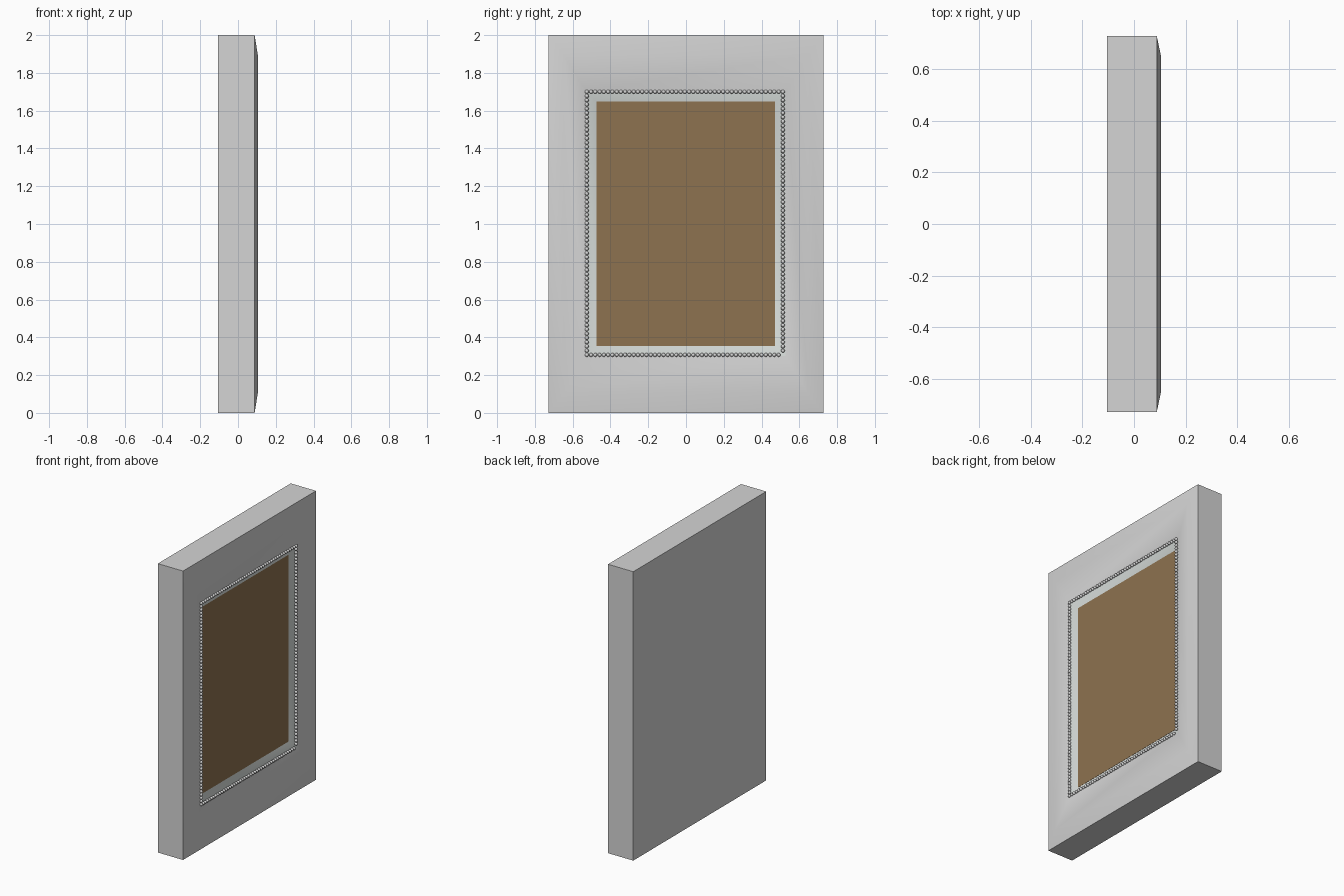
import bpy, bmesh
from mathutils import Matrix

if "Cube" in bpy.data.objects:
    bpy.data.objects.remove(bpy.data.objects["Cube"])

W, H = 0.727, 2.0          # half width, full height
BACK = -0.105


def material(name, rgb):
    m = bpy.data.materials.new(name)
    m.diffuse_color = (*rgb, 1)
    m.use_nodes = True
    m.node_tree.nodes["Principled BSDF"].inputs["Base Color"].default_value = m.diffuse_color
    return m


pale = material("pale grey", (0.66, 0.66, 0.66))
lip_col = material("off white", (0.68, 0.72, 0.70))
brown = material("brown", (0.27, 0.17, 0.08))


def make_object(name, bm, mats, angle=0.5):
    bmesh.ops.recalc_face_normals(bm, faces=bm.faces)
    me = bpy.data.meshes.new(name)
    bm.to_mesh(me)
    bm.free()
    for m in mats:
        me.materials.append(m)
    ob = bpy.data.objects.new(name, me)
    bpy.context.collection.objects.link(ob)
    bpy.ops.object.select_all(action='DESELECT')
    ob.select_set(True)
    bpy.context.view_layer.objects.active = ob
    bpy.ops.object.shade_smooth_by_angle(angle=angle)
    return ob


def ring(bm, dy, dz, x):
    y0, y1, z0, z1 = -W + dy, W - dy, dz, H - dz
    return [bm.verts.new((x, y, z)) for y, z in
            ((y0, z0), (y1, z0), (y1, z1), (y0, z1))]


# Frame: nested rings (side inset, top/bottom inset, depth)
profile = [(0, 0, BACK), (0, 0, 0.088), (0.08, 0.105, 0.105),
           (0.20, 0.30, 0.082), (0.255, 0.355, 0.057)]
bm = bmesh.new()
rings = [ring(bm, *p) for p in profile]
bm.faces.new(rings[0])
for k, (a, b) in enumerate(zip(rings, rings[1:])):
    for i in range(4):
        j = (i + 1) % 4
        f = bm.faces.new((a[i], a[j], b[j], b[i]))
        f.material_index = 1 if k == 3 else 0   # sloped inner lip
bm.faces.new(rings[-1])
bm.faces.ensure_lookup_table()
bm.faces[-1].material_index = 2                 # backing behind the picture
make_object("frame", bm, [pale, lip_col, brown])

# Picture panel: thin plate resting in the opening
bm = bmesh.new()
bmesh.ops.create_cube(bm, size=1, matrix=Matrix.Translation((0.0565, -0.001, 1.0025))
                      @ Matrix.Diagonal((0.004, 0.944, 1.295, 1)))
make_object("picture_panel", bm, [brown])

# Bead trim around the opening
Y0, Y1, Z0, Z1 = -0.525, 0.513, 0.307, 1.70
NY, NZ = 46, 62
spots = []
for i in range(NY):
    y = Y0 + (Y1 - Y0) * i / NY
    spots += [(y, Z0), (y, Z1)]
for i in range(1, NZ):
    z = Z0 + (Z1 - Z0) * i / NZ
    spots += [(Y0, z), (Y1, z)]
spots.append((Y1, Z1))
bm = bmesh.new()
for y, z in spots:
    bmesh.ops.create_uvsphere(bm, u_segments=10, v_segments=6, radius=0.0105,
                              matrix=Matrix.Translation((0.086, y, z)))
make_object("bead_trim", bm, [pale], 1.2)
